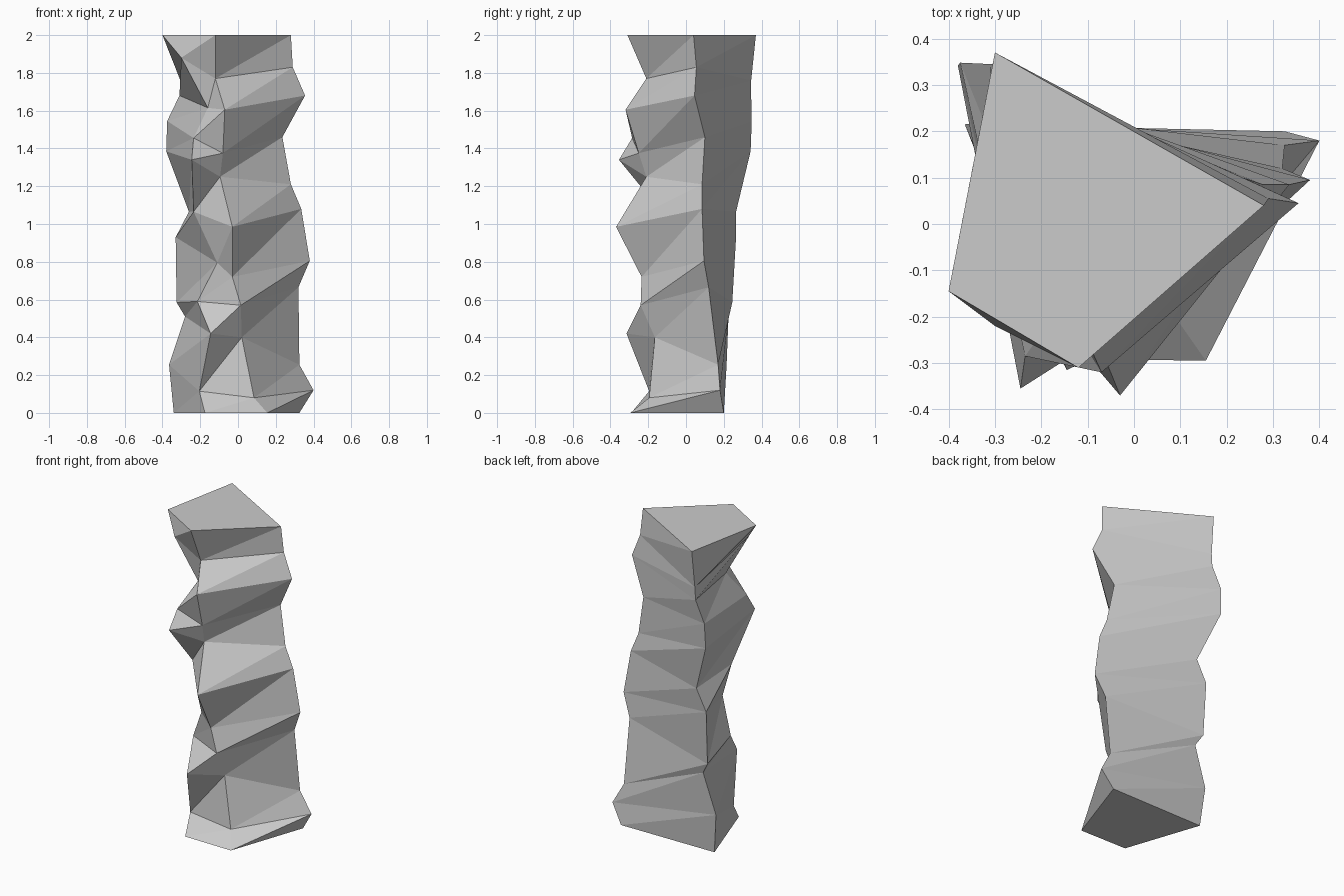
import bpy, bmesh

# Four jagged corner ridges, each listed top to bottom as (x, y, z)
left_ridge = [(-.40, -.145, 2), (-.30, -.22, 1.88), (-.16, -.18, 1.615), (-.235, -.285, 1.455),
              (-.245, -.355, 1.34), (-.235, -.13, 1.065), (-.11, -.217, .795), (-.215, -.15, .59),
              (-.145, -.315, .42), (-.205, -.195, .115), (-.175, -.29, 0)]
front_ridge = [(-.12, -.31, 2), (-.12, -.21, 1.77), (-.07, -.32, 1.605), (-.08, -.25, 1.375),
               (-.095, -.21, 1.25), (-.03, -.37, .985), (-.03, -.235, .72), (.015, -.24, .57),
               (.02, -.165, .40), (.085, -.195, .08), (.155, -.295, 0)]
right_ridge = [(.28, .04, 2), (.29, .055, 1.83), (.355, .045, 1.68), (.235, .10, 1.46),
               (.28, .085, 1.21), (.335, .085, 1.08), (.38, .095, .805), (.32, .12, .665),
               (.325, .17, .255), (.40, .18, .12), (.325, .20, 0)]
back_ridge = [(-.30, .37, 2), (-.305, .345, 1.76), (-.31, .345, 1.68), (-.375, .348, 1.545),
              (-.38, .342, 1.385), (-.26, .265, 1.065), (-.33, .265, .93), (-.325, .245, .585),
              (-.28, .225, .51), (-.365, .215, .255), (-.34, .195, 0)]

# Rock column: bridge neighbouring ridges with flat facets and cap both ends
bm = bmesh.new()
ridges = [[bm.verts.new(p) for p in r] for r in (left_ridge, front_ridge, right_ridge, back_ridge)]
for k in range(4):
    a, b = ridges[k], ridges[(k + 1) % 4]
    for i in range(len(a) - 1):
        bm.faces.new((a[i], a[i + 1], b[i]))
        bm.faces.new((b[i], a[i + 1], b[i + 1]))
bm.faces.new([r[0] for r in ridges])
bm.faces.new([r[-1] for r in reversed(ridges)])
bmesh.ops.recalc_face_normals(bm, faces=bm.faces)

mesh = bpy.data.meshes.new("rock_column")
bm.to_mesh(mesh)
bm.free()
bpy.context.collection.objects.link(bpy.data.objects.new("rock_column", mesh))
